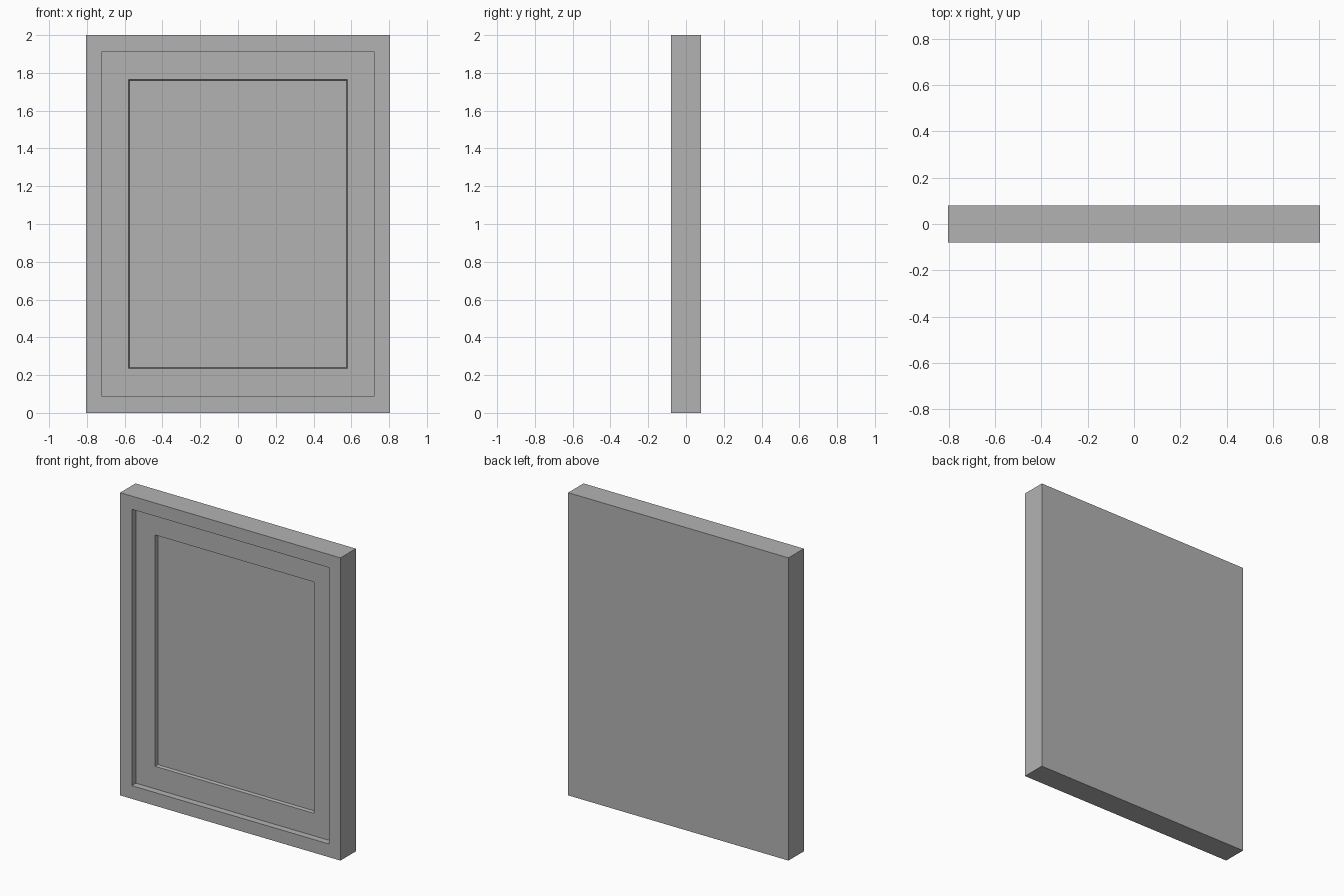
import bpy, bmesh

if "Cube" in bpy.data.objects:
    bpy.data.objects.remove(bpy.data.objects["Cube"])

grey = bpy.data.materials.new("plain grey")
grey.diffuse_color = (0.45, 0.45, 0.45, 1)
grey.use_nodes = True
grey.node_tree.nodes["Principled BSDF"].inputs["Base Color"].default_value = grey.diffuse_color

CZ = 1.0      # height of the centre
W, H = 0.805, 1.0


def rect(bm, w, h, y, cz=CZ):
    """Loop of four corners in the plane y."""
    return [bm.verts.new((sx * w, y, cz + sz * h))
            for sx, sz in ((-1, -1), (1, -1), (1, 1), (-1, 1))]


def panel(name, sections):
    """Joins rectangular sections (half width, half height, y) from back to centre front."""
    bm = bmesh.new()
    loops = [rect(bm, *s) for s in sections]
    bm.faces.new(loops[0])
    for a, b in zip(loops, loops[1:]):
        for i in range(4):
            j = (i + 1) % 4
            bm.faces.new((a[i], a[j], b[j], b[i]))
    bm.faces.new(loops[-1])
    bmesh.ops.recalc_face_normals(bm, faces=bm.faces)
    me = bpy.data.meshes.new(name)
    bm.to_mesh(me)
    bm.free()
    me.materials.append(grey)
    ob = bpy.data.objects.new(name, me)
    bpy.context.collection.objects.link(ob)
    return ob


# frame, stepped mount border with a fine bevelled opening, and picture panel
panel("picture_frame", [
    (W, H, 0.08),           # back
    (W, H, -0.08),          # front rim
    (0.72, 0.913, -0.08),   # frame opening
    (0.72, 0.913, -0.037),  # mount surface
    (0.58, 0.764, -0.037),  # mount opening
    (0.575, 0.76, -0.015),  # picture surface
])
